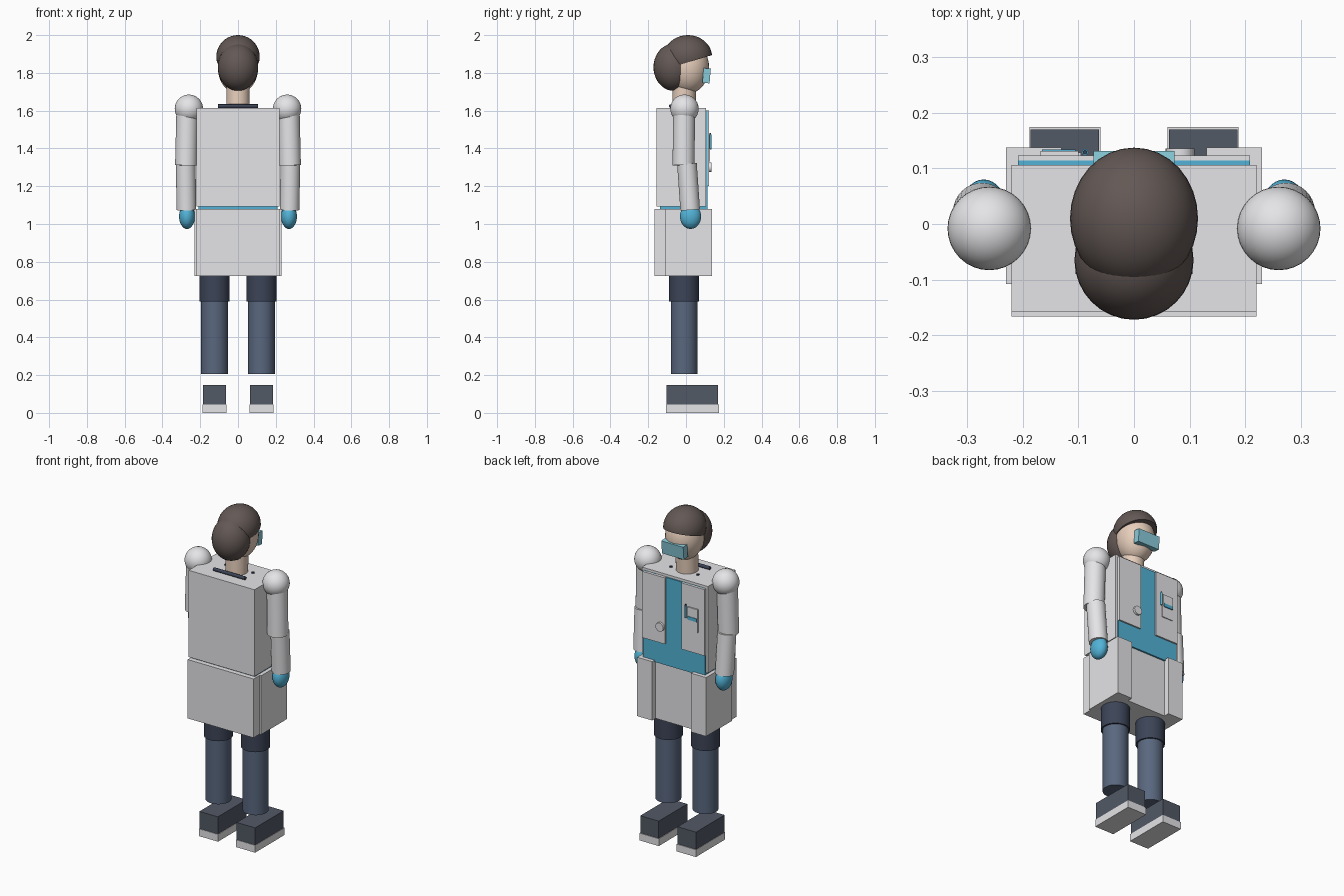
import bpy, bmesh, math
from mathutils import Vector

if "Cube" in bpy.data.objects:
    bpy.data.objects.remove(bpy.data.objects["Cube"])


def mat(name, r, g, b):
    m = bpy.data.materials.new(name)
    m.diffuse_color = (r, g, b, 1)
    m.use_nodes = True
    m.node_tree.nodes["Principled BSDF"].inputs["Base Color"].default_value = m.diffuse_color
    return m


WHITE = mat("coat_white", .78, .78, .80)
BLUE = mat("scrub_blue", .085, .45, .68)
SKIN = mat("skin", .80, .62, .50)
HAIR = mat("hair_brown", .125, .098, .09)
GLASS = mat("goggle_blue", .25, .60, .70)
NAVY = mat("dark_navy", .045, .058, .095)
SLATE = mat("trouser_slate", .10, .135, .21)
SHOE = mat("shoe_charcoal", .085, .10, .13)


def add(name, bm, material, smooth=False):
    me = bpy.data.meshes.new(name)
    bm.to_mesh(me)
    bm.free()
    me.materials.append(material)
    ob = bpy.data.objects.new(name, me)
    bpy.context.collection.objects.link(ob)
    if smooth:
        bpy.ops.object.select_all(action='DESELECT')
        ob.select_set(True)
        bpy.context.view_layer.objects.active = ob
        bpy.ops.object.shade_smooth_by_angle(angle=math.radians(40))
    return ob


def box(name, x, y, z, material):
    """Box from (min, max) pairs."""
    bm = bmesh.new()
    bmesh.ops.create_cube(bm, size=1)
    for v in bm.verts:
        v.co = Vector([(r[0] + r[1]) / 2 + c * (r[1] - r[0]) for r, c in zip((x, y, z), v.co)])
    return add(name, bm, material)


def ball(name, c, r, material, cut=None):
    """Ellipsoid, optionally cut by a plane (point, normal) that removes the far side."""
    bm = bmesh.new()
    bmesh.ops.create_uvsphere(bm, u_segments=32, v_segments=20, radius=1)
    for v in bm.verts:
        v.co = Vector([a + b * k for a, b, k in zip(c, r, v.co)])
    if cut:
        res = bmesh.ops.bisect_plane(bm, geom=bm.verts[:] + bm.edges[:] + bm.faces[:],
                                     plane_co=cut[0], plane_no=cut[1], clear_outer=True)
        bmesh.ops.contextual_create(
            bm, geom=[e for e in res["geom_cut"] if isinstance(e, bmesh.types.BMEdge)])
    return add(name, bm, material, True)


def rod(name, a, b, r, material, sides=32):
    """Cylinder between two points."""
    a, b = Vector(a), Vector(b)
    bm = bmesh.new()
    bmesh.ops.create_cone(bm, cap_ends=True, segments=sides, radius1=r, radius2=r,
                          depth=(b - a).length)
    q = (b - a).to_track_quat('Z', 'Y')
    for v in bm.verts:
        v.co = q @ v.co + (a + b) / 2
    return add(name, bm, material, True)


def span(s, a, b):
    return tuple(sorted((s * a, s * b)))


# Head, hair and goggles
ball("head", (0, .01, 1.83), (.107, .112, .14), SKIN)
ball("hair_back", (0, -.065, 1.83), (.107, .107, .125), HAIR)
ball("hair_cap", (0, .01, 1.885), (.115, .128, .115), HAIR,
     cut=((0, -.03, 1.844), (0, .3, -1)))
rod("neck", (0, -.012, 1.60), (0, -.008, 1.73), .062, SKIN)
goggles = box("goggles", (-.073, .073), (-.019, .019), (-.039, .039), GLASS)
goggles.location = (0, .109, 1.785)
goggles.rotation_euler.x = math.radians(-5)

# Torso: coat body, shirt and lapels
box("coat_body", (-.22, .22), (-.157, .106), (1.092, 1.615), WHITE)
box("shirt", (-.208, .208), (-.137, .114), (1.07, 1.60), BLUE)

# Coat skirt
box("skirt_centre", (-.22, .22), (-.166, .104), (.725, 1.08), WHITE)

# Stethoscope
rod("stethoscope_neck_bar", (-.105, -.08, 1.624), (.105, -.08, 1.624), .010, NAVY, 12)
rod("stethoscope_disc", (.083, .12, 1.30), (.083, .136, 1.30), .026, WHITE)

# Chest pocket, badge and pen
box("pocket", (-.168, -.095), (.12, .128), (1.33, 1.40), WHITE)
box("badge", (-.168, -.10), (.12, .131), (1.40, 1.47), WHITE)
box("badge_stripe", (-.165, -.105), (.126, .134), (1.395, 1.415), BLUE)
rod("pen", (-.088, .129, 1.40), (-.088, .129, 1.475), .006, BLUE, 12)
rod("pen_tip", (-.088, .129, 1.475), (-.088, .129, 1.482), .004, NAVY, 12)

for s, side in ((1, "right"), (-1, "left")):
    # Coat panels
    box(f"lapel_{side}", span(s, .055, .208), (.10, .123), (1.20, 1.60), WHITE)
    box(f"skirt_flap_{side}", span(s, .13, .23), (-.108, .137), (.725, 1.08), WHITE)
    rod(f"stethoscope_tube_{side}", (s * .09, .015, 1.58), (s * .09, .015, 1.622),
        .008, NAVY, 12)

    # Arm
    ball(f"shoulder_{side}", (s * .26, -.008, 1.61), (.075, .075, .075), WHITE)
    rod(f"upper_arm_{side}", (s * .268, -.010, 1.61), (s * .275, -.013, 1.31), .058, WHITE)
    rod(f"forearm_{side}", (s * .277, .005, 1.32), (s * .273, .022, 1.075), .052, WHITE)
    ball(f"gloved_hand_{side}", (s * .27, .024, 1.04), (.042, .056, .066), BLUE)

    # Leg
    rod(f"thigh_{side}", (s * .124, -.01, .59), (s * .124, -.01, .76), .08, NAVY)
    rod(f"shin_{side}", (s * .124, -.009, .205), (s * .124, -.009, .62), .071, SLATE)

    # Shoe
    box(f"shoe_{side}", span(s, .063, .186), (-.102, .17), (.04, .148), SHOE)
    box(f"sole_{side}", span(s, .06, .188), (-.105, .174), (0, .044), WHITE)
